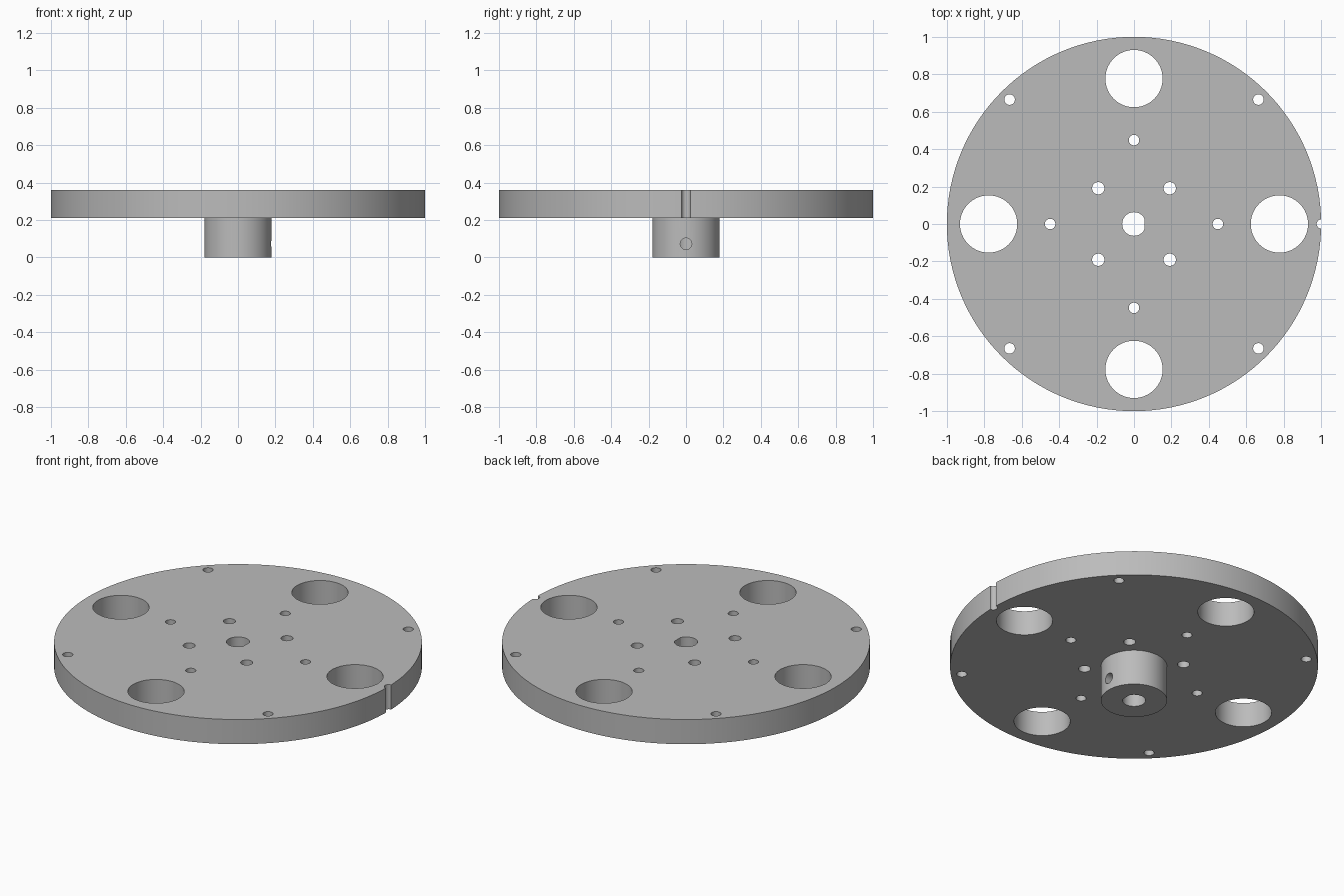
import bpy
import bmesh
from math import cos, sin, radians
from mathutils import Matrix

if "Cube" in bpy.data.objects:
    bpy.data.objects.remove(bpy.data.objects["Cube"])

BASE, TOP, HUB_R = 0.212, 0.36, 0.18

grey = bpy.data.materials.new("machined_grey")
grey.use_nodes = True
grey.diffuse_color = (0.5, 0.5, 0.5, 1)
grey.node_tree.nodes["Principled BSDF"].inputs["Base Color"].default_value = (0.5, 0.5, 0.5, 1)


def add_cylinder(bm, x, y, radius, z0, z1, segments=32):
    spot = Matrix.Translation((x, y, (z0 + z1) / 2))
    return bmesh.ops.create_cone(bm, cap_ends=True, segments=segments, radius1=radius,
                                 radius2=radius, depth=z1 - z0, matrix=spot)["verts"]


def add_ring(bm, distance, radius, start):
    # four through holes on a bolt circle
    for i in range(4):
        a = radians(start + 90 * i)
        add_cylinder(bm, distance * cos(a), distance * sin(a), radius, BASE - 0.1, TOP + 0.1,
                     64 if radius > 0.1 else 32)


def make_object(name, bm):
    mesh = bpy.data.meshes.new(name)
    bm.to_mesh(mesh)
    bm.free()
    mesh.materials.append(grey)
    obj = bpy.data.objects.new(name, mesh)
    bpy.context.collection.objects.link(obj)
    return obj


def combine(target, tool, operation):
    mod = target.modifiers.new(operation.lower(), "BOOLEAN")
    mod.operation = operation
    mod.solver = "EXACT"
    mod.object = tool
    bpy.ops.object.select_all(action="DESELECT")
    bpy.context.view_layer.objects.active = target
    target.select_set(True)
    bpy.ops.object.modifier_apply(modifier=mod.name)
    bpy.data.objects.remove(tool)


# Round plate
bm = bmesh.new()
add_cylinder(bm, 0, 0, 1, BASE, TOP, 128)
wheel = make_object("wheel_plate_with_hub", bm)

# Hub below the plate, sunk in so the two fuse
bm = bmesh.new()
add_cylinder(bm, 0, 0, HUB_R, 0, BASE + 0.05, 64)
combine(wheel, make_object("hub", bm), "UNION")

# Lightening holes, bolt circles and the edge notch
bm = bmesh.new()
add_ring(bm, 0.777, 0.153, 0)
add_ring(bm, 0.448, 0.028, 0)
add_ring(bm, 0.94, 0.028, 45)
add_ring(bm, 0.27, 0.033, 45)
add_cylinder(bm, 1, 0, 0.024, BASE - 0.1, TOP + 0.1)
combine(wheel, make_object("hole_cutter", bm), "DIFFERENCE")

# Shaft bore with a flat on its left side
bm = bmesh.new()
for v in add_cylinder(bm, 0, 0, 0.063, -0.1, TOP + 0.1, 48):
    v.co.x = min(v.co.x, 0.056)
bmesh.ops.remove_doubles(bm, verts=bm.verts, dist=1e-5)
combine(wheel, make_object("bore_cutter", bm), "DIFFERENCE")

# Set screw hole from the hub's left side into the bore
bm = bmesh.new()
add_cylinder(bm, 0, 0, 0.031, 0.02, HUB_R + 0.1)
bm.transform(Matrix.Translation((0, 0, 0.073)) @ Matrix.Rotation(radians(90), 4, "Y"))
combine(wheel, make_object("screw_cutter", bm), "DIFFERENCE")

bpy.ops.object.shade_smooth_by_angle(angle=radians(30))
